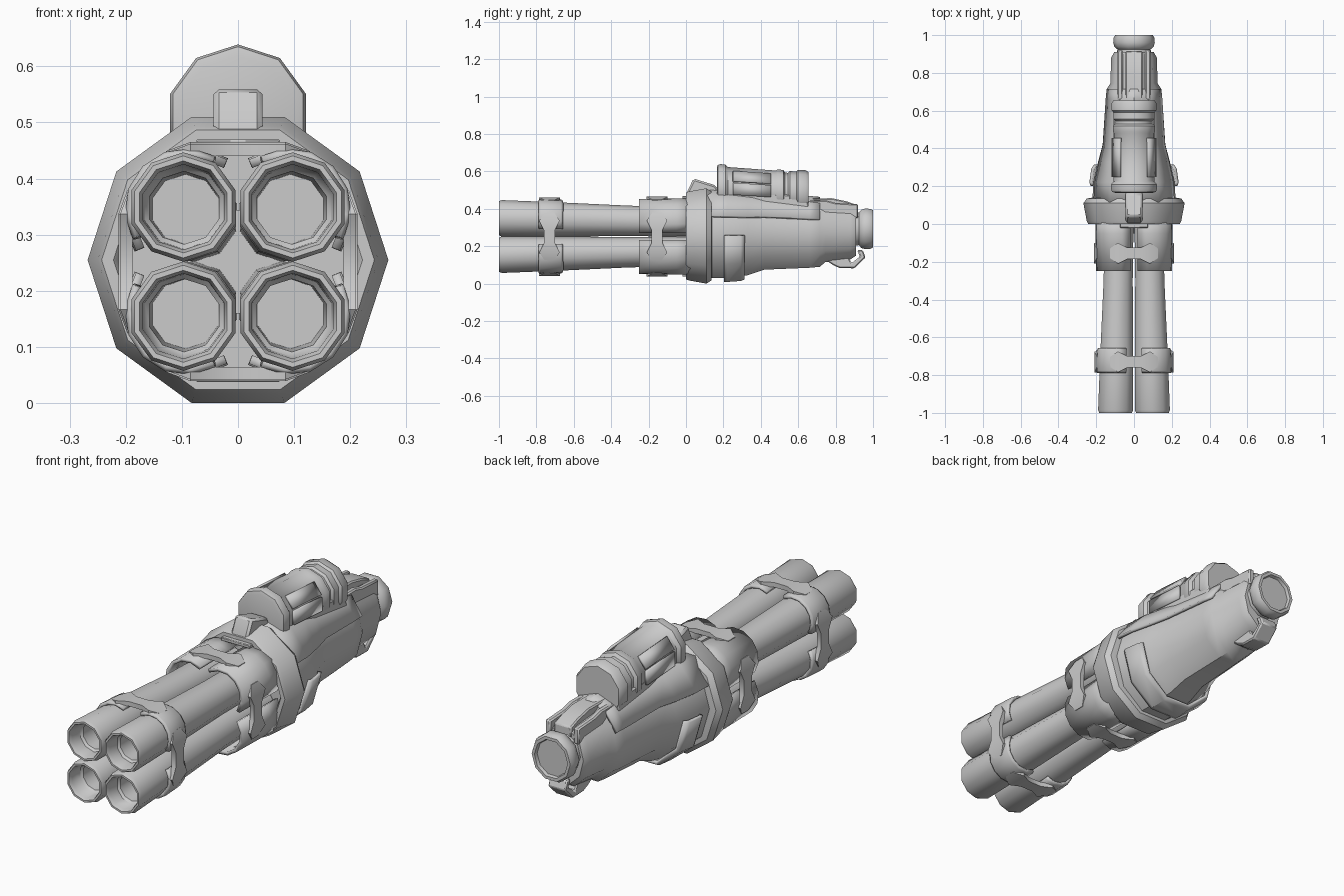
import bpy, bmesh, math

if "Cube" in bpy.data.objects:
    bpy.data.objects.remove(bpy.data.objects["Cube"])

def finish(name, bm, bevel=0, thick=0):
    bmesh.ops.recalc_face_normals(bm, faces=bm.faces)
    me = bpy.data.meshes.new(name)
    bm.to_mesh(me)
    bm.free()
    ob = bpy.data.objects.new(name, me)
    bpy.context.collection.objects.link(ob)
    if thick:
        m = ob.modifiers.new("thickness", 'SOLIDIFY')
        m.thickness, m.offset = thick, 0
    if bevel:
        m = ob.modifiers.new("bevel", 'BEVEL')
        m.width, m.segments = bevel, 1
    bpy.ops.object.select_all(action='DESELECT')
    ob.select_set(True)
    bpy.context.view_layer.objects.active = ob
    bpy.ops.object.shade_smooth_by_angle(angle=math.radians(38))
    return ob

def loft(name, rings, n=10, phase=0, arc=None, thick=0, bevel=0):
    """Rings of (y, cx, cz, rx, rz) joined along y; arc=(deg, deg) gives an open shell."""
    bm = bmesh.new()
    a0, a1 = arc if arc else (phase, phase + 360)
    count = n + 1 if arc else n
    rows = []
    for y, cx, cz, rx, rz in rings:
        row = []
        for i in range(count):
            a = math.radians(a0 + (a1 - a0) * i / n)
            row.append(bm.verts.new((cx + rx * math.cos(a), y, cz + rz * math.sin(a))))
        rows.append(row)
    for r, s in zip(rows, rows[1:]):
        for i in range(n):
            j = (i + 1) % count
            bm.faces.new((r[i], r[j], s[j], s[i]))
    if not arc:
        bm.faces.new(rows[0])
        bm.faces.new(rows[-1])
    return finish(name, bm, bevel, thick)

def prism(name, pts, half, x=0, bevel=.006):
    """Side (y, z) outline extruded across x."""
    bm = bmesh.new()
    a = [bm.verts.new((x - half, y, z)) for y, z in pts]
    b = [bm.verts.new((x + half, y, z)) for y, z in pts]
    bm.faces.new(a)
    bm.faces.new(b)
    for i in range(len(pts)):
        j = (i + 1) % len(pts)
        bm.faces.new((a[i], a[j], b[j], b[i]))
    return finish(name, bm, bevel)

def strap(name, yc, off, k):
    """Waisted strap plate bridging two barrels, turned k quarter turns."""
    q = [(.025, .128), (.055, .085), (.03, .035)]
    pts = q + [(y, -s) for y, s in q[::-1]]
    pts += [(-y, -s) for y, s in q] + [(-y, s) for y, s in q[::-1]]
    c, sn = round(math.cos(k * math.pi / 2)), round(math.sin(k * math.pi / 2))
    bm = bmesh.new()
    rows = []
    for d in (off - .022, off):
        row = []
        for y, s in pts:
            e = d - (.016 if abs(s) > .1 else 0)
            row.append(bm.verts.new((e * c - s * sn, yc + y, CZ + e * sn + s * c)))
        rows.append(row)
    a, b = rows
    m = len(pts)
    for i in range(m):
        j = (i + 1) % m
        bm.faces.new((a[i], a[j], b[j], b[i]))
    for r in rows:
        for i in range(m // 2 - 1):          # quads across the strap
            bm.faces.new((r[i], r[i + 1], r[m - 2 - i], r[m - 1 - i]))
    finish(name, bm)

CZ = .252

# Four hollow barrels that spread slightly towards the muzzle
barrel = [(.05, .08), (-.3, .081), (-.7, .092), (-.985, .0975), (-1, .091), (-1, .082),
          (-.985, .076), (-.93, .074), (-.92, .065), (-.8, .062)]
def centre(y):
    return .078 - .0195 * min(y, 0)

for sx in (1, -1):
    for sz in (1, -1):
        loft("barrel", [(y, sx * centre(y), CZ + sz * centre(y), r, r) for y, r in barrel], 10, 18)
        mid = math.degrees(math.atan2(sz, sx))
        # rear sleeve and front clamp band, both open towards the centre
        loft("barrel_sleeve", [(y, sx * .085, CZ + sz * .085, r, r)
             for y, r in ((-.25, .109), (-.05, .112), (.03, .112))], 6, arc=(mid - 80, mid + 80), thick=.016)
        loft("clamp_band", [(y, sx * centre(y), CZ + sz * centre(y), r, r)
             for y, r in ((-.785, .096), (-.775, .102), (-.67, .1), (-.66, .094))],
             6, arc=(mid - 75, mid + 75), thick=.014)

# Straps between barrels
for k in range(4):
    strap("front_strap", -.73, .21, k)
    strap("rear_strap", -.155, .213, k)

# Inner hub and decagonal collar
loft("barrel_hub", [(y, 0, CZ, r, r) for y, r in ((-.05, .1), (.08, .1))], 8, 22.5)
loft("collar", [(y, 0, .255, r, r) for y, r in
     ((.06, .205), (.012, .212), (0, .222), (0, .243), (.015, .25), (.11, .268), (.135, .25), (.14, .22))])
for zc in (.462, .045):
    prism("collar_plate", [(-.02, zc - .008), (.07, zc - .008), (.07, zc + .008), (-.02, zc + .008)], .075, bevel=.003)

# Main body: tapering ten-sided loft (y, half width, bottom, top)
body = [(.1, .222, .03, .488), (.22, .215, .03, .485), (.33, .19, .045, .475), (.42, .166, .075, .465),
        (.66, .15, .085, .445), (.715, .144, .09, .44), (.745, .125, .115, .43),
        (.88, .121, .13, .42), (.91, .105, .15, .405)]
def section(y, w, lo, hi, g=0):
    return (y, 0, (lo + hi) / 2, w + g, (hi - lo) / 2 / math.sin(math.radians(72)) + g)

loft("body", [section(*s) for s in body])
# Upper shell over the body
loft("upper_shell", [section(*s, g=.008) for s in body[:6]], 4, arc=(24, 156), thick=.014)
# Raised guard around the lower body
loft("lower_guard", [section(y, w, lo, hi, .014) for y, w, lo, hi in
     ((.205, .208, .03, .485), (.22, .215, .03, .485), (.29, .205, .035, .48), (.31, .192, .042, .477))],
     5, arc=(180, 360), thick=.016)

# Rear cap with recessed end
loft("rear_cap", [(y, 0, .293, r, r * 1.04) for y, r in
     ((.88, .095), (.925, .088), (.938, .104), (.96, .11), (.985, .108), (1, .1), (1, .086), (.985, .082))], 10)

# Rear spine, side rails, and hooked latch underneath
prism("rear_spine", [(.6, .42), (.62, .455), (.78, .457), (.86, .44), (.915, .42), (.915, .37), (.6, .37)], .045)
for s in (1, -1):
    prism("spine_rail", [(.62, .4), (.66, .445), (.75, .445), (.8, .432), (.92, .425), (.92, .35), (.62, .35)], .014, s * .073)
prism("lower_latch", [(.74, .13), (.785, .1), (.82, .084), (.9, .082), (.96, .14), (.945, .18),
                      (.915, .18), (.93, .145), (.885, .11), (.86, .16), (.74, .17)], .045)

# Ten-sided canister on top, tilted slightly down to the rear
def tilt(y):
    return .513 - .065 * (y - .17)

can = [(.165, .105), (.17, .122), (.185, .127), (.21, .127), (.225, .114), (.48, .112), (.49, .118), (.52, .118),
       (.53, .104), (.545, .104), (.555, .114), (.59, .114), (.6, .124), (.64, .124), (.655, .115)]
loft("canister", [(y, 0, tilt(y), r, r) for y, r in can], 10, 18)
for a in (18, 126):
    loft("canister_panel", [(y, 0, tilt(y), .117, .117) for y in (.25, .455)], 1,
         arc=(a + 2, a + 34), thick=.012)
    # straight lower side panel
    loft("canister_side_panel", [(y, 0, tilt(y), .117, .117) for y in (.25, .455)], 1,
         arc=(-16, 16) if a == 18 else (164, 196), thick=.012)
prism("canister_saddle", [(.18, .4), (.18, .495), (.64, .47), (.66, .4)], .108)

# Sight block above the collar
prism("sight_block", [(.0, .478), (.04, .562), (.16, .525), (.19, .46), (.0, .46)], .044, bevel=.01)
